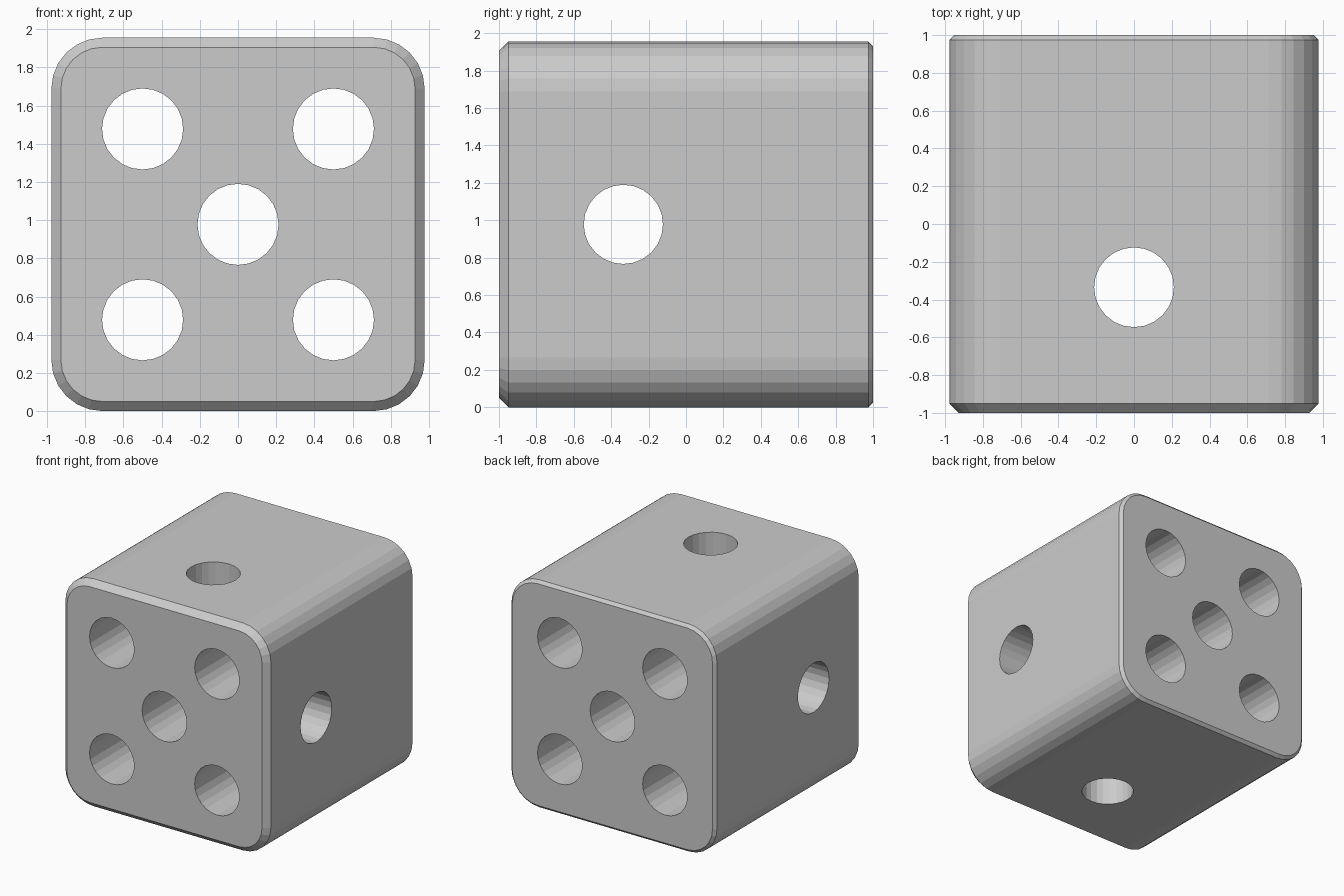
import bpy
import bmesh
from math import pi, sin, cos

if "Cube" in bpy.data.objects:
    bpy.data.objects.remove(bpy.data.objects["Cube"])

HALF, R, SEG = 0.978, 0.267, 6      # half width, corner radius, corner segments
HOLE_R, CROSS_Y = 0.2125, -0.335    # hole radius, position of the cross holes


def rounded_ring(bm, y, inset):
    """Rounded-square loop in the xz plane; inset also shrinks the corner radius."""
    c, r = HALF - R, R - inset
    ring = []
    for q, (sx, sz) in enumerate([(1, 1), (-1, 1), (-1, -1), (1, -1)]):
        for i in range(SEG + 1):
            a = (q + i / SEG) * pi / 2
            ring.append(bm.verts.new((sx * c + r * cos(a), y, HALF + sz * c + r * sin(a))))
    return ring


def make_block():
    bm = bmesh.new()
    # front chamfer, straight body, smaller back chamfer
    rings = [rounded_ring(bm, y, d) for y, d in
             [(-1, 0.05), (-0.95, 0), (0.975, 0), (1, 0.025)]]
    n = len(rings[0])
    for a, b in zip(rings, rings[1:]):
        for i in range(n):
            j = (i + 1) % n
            bm.faces.new((a[i], a[j], b[j], b[i]))
    bm.faces.new(rings[0])
    bm.faces.new(rings[-1])
    bmesh.ops.recalc_face_normals(bm, faces=bm.faces)
    mesh = bpy.data.meshes.new("block")
    bm.to_mesh(mesh)
    bm.free()
    obj = bpy.data.objects.new("block", mesh)
    bpy.context.collection.objects.link(obj)
    return obj


def drill(target, loc, rot, radius):
    bpy.ops.mesh.primitive_cylinder_add(vertices=24, radius=radius, depth=3,
                                        location=loc, rotation=rot)
    cutter = bpy.context.object
    cutter.name = "hole_cutter"
    cutter.hide_render = True
    mod = target.modifiers.new("hole", 'BOOLEAN')
    mod.operation, mod.solver, mod.object = 'DIFFERENCE', 'EXACT', cutter
    bpy.context.view_layer.objects.active = target
    bpy.ops.object.modifier_apply(modifier=mod.name)
    bpy.data.objects.remove(cutter)


block = make_block()

# five holes front to back
for x, dz in [(0, 0), (-0.5, -0.5), (0.5, -0.5), (-0.5, 0.5), (0.5, 0.5)]:
    drill(block, (x, 0, HALF + dz), (pi / 2, 0, 0), HOLE_R)

# cross holes side to side and top to bottom (radii differ a hair for clean cuts)
drill(block, (0, CROSS_Y, HALF), (0, pi / 2, 0), HOLE_R - 0.0007)
drill(block, (0, CROSS_Y, HALF), (0, 0, 0), HOLE_R - 0.0014)
